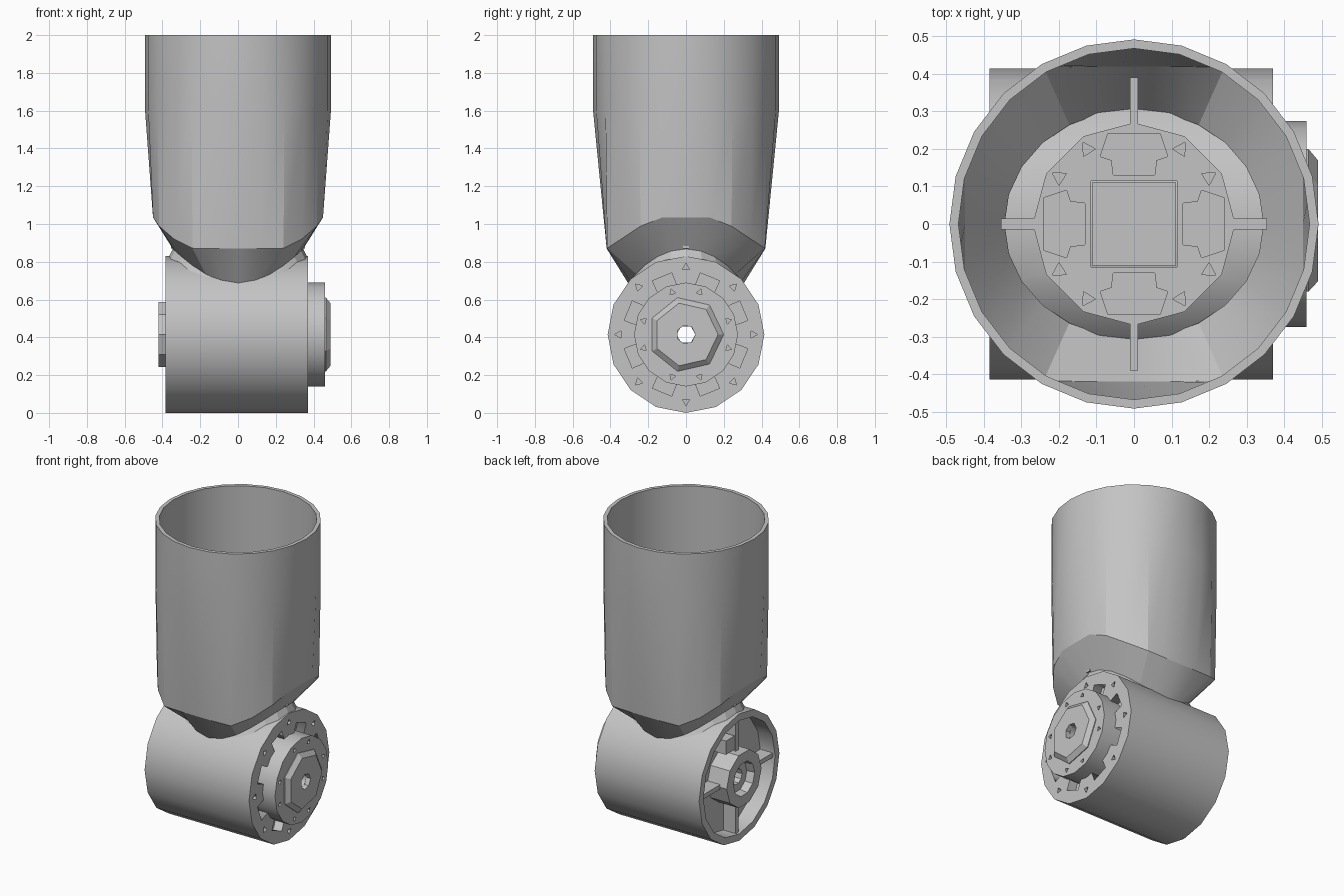
import bpy, bmesh
from math import sin, cos, pi, radians, sqrt
from mathutils import Matrix

if "Cube" in bpy.data.objects:
    bpy.data.objects.remove(bpy.data.objects["Cube"], do_unlink=True)

grey = bpy.data.materials.new("plain_grey")
grey.use_nodes = True
COLOUR = (0.55, 0.55, 0.55, 1)
grey.diffuse_color = COLOUR
grey.node_tree.nodes["Principled BSDF"].inputs["Base Color"].default_value = COLOUR

AXIS_Z = 0.415   # height of the joint axis
BARREL_R = 0.415


def add(name, mesh, smooth=0):
    mesh.materials.clear()
    mesh.materials.append(grey)
    ob = bpy.data.objects.new(name, mesh)
    bpy.context.collection.objects.link(ob)
    bpy.ops.object.select_all(action="DESELECT")
    ob.select_set(True)
    bpy.context.view_layer.objects.active = ob
    if smooth:
        bpy.ops.object.shade_smooth_by_angle(angle=radians(smooth))
    return ob


def loft(name, rings, smooth, closed=True):
    """Skin a series of rings, joining the last to the first when closed."""
    bm = bmesh.new()
    loops = [[bm.verts.new(p) for p in ring] for ring in rings]
    n = len(loops[0])
    for a, b in zip(loops, loops[1:] + loops[:1] if closed else loops[1:]):
        for i in range(n):
            j = (i + 1) % n
            bm.faces.new((a[i], a[j], b[j], b[i]))
    bmesh.ops.recalc_face_normals(bm, faces=bm.faces)
    mesh = bpy.data.meshes.new(name)
    bm.to_mesh(mesh)
    bm.free()
    return add(name, mesh, smooth)


def turned(name, profile, sides):
    """Turn a closed (x, radius) profile about the joint axis."""
    angles = [2 * pi * i / sides for i in range(sides)]
    return loft(name, [[(x, r * cos(a), AXIS_Z + r * sin(a)) for a in angles]
                       for x, r in profile], 26)


def circle(r, n):
    return [(r * cos(2 * pi * i / n), r * sin(2 * pi * i / n)) for i in range(n)]


def triangle(r, degrees, size=0.022):
    a = radians(degrees)
    return [(r * cos(a) + size * cos(a + t * 2 * pi / 3),
             r * sin(a) + size * sin(a + t * 2 * pi / 3)) for t in range(3)]


def plate(name, outlines, thickness, matrix):
    """Flat plate: the first outline is the edge, the rest are holes."""
    cu = bpy.data.curves.new(name, "CURVE")
    cu.dimensions = "2D"
    cu.fill_mode = "BOTH"
    cu.extrude = thickness / 2
    for pts in outlines:
        sp = cu.splines.new("POLY")
        sp.points.add(len(pts) - 1)
        for p, (u, v) in zip(sp.points, pts):
            p.co = (u, v, 0, 1)
        sp.use_cyclic_u = True
    tmp = bpy.data.objects.new(name + "_outline", cu)
    bpy.context.collection.objects.link(tmp)
    graph = bpy.context.evaluated_depsgraph_get()
    mesh = bpy.data.meshes.new_from_object(tmp.evaluated_get(graph))
    bpy.data.objects.remove(tmp, do_unlink=True)
    mesh.transform(matrix)
    return add(name, mesh)


def box(name, lo, hi):
    bm = bmesh.new()
    bmesh.ops.create_cube(bm, size=1)
    for v in bm.verts:
        v.co = [lo[i] if v.co[i] < 0 else hi[i] for i in range(3)]
    mesh = bpy.data.meshes.new(name)
    bm.to_mesh(mesh)
    bm.free()
    return add(name, mesh)


def side_facing(x):
    """Place a plate in the yz plane, centred on the joint axis."""
    return Matrix(((0, 0, 1, x), (1, 0, 0, 0), (0, 1, 0, AXIS_Z), (0, 0, 0, 1)))


# Upper sleeve: open tube, flattened on four sides towards its creased lower edge
ANGLES = [2 * pi * i / 24 for i in range(24)]


def clamp(v, lo, hi):
    return max(lo, min(hi, v))


def tube_ring(r, z):
    return [(r * cos(a), r * sin(a), z) for a in ANGLES]


def ledge_point(a):
    x = clamp(0.482 * cos(a), -0.45, 0.45)
    y = clamp(0.482 * sin(a), -0.42, 0.42)
    return x, y, 1.035 - 0.165 * clamp((abs(y) - 0.17) / 0.25, 0, 1)


def neck_ring(rx, ry, lift):
    """Ring lying on the barrel, lifted towards the barrel's ends."""
    return [(rx * cos(a), ry * sin(a), AXIS_Z - 0.012 + lift * cos(a) ** 2
             + sqrt(BARREL_R ** 2 - (ry * sin(a)) ** 2)) for a in ANGLES]


loft("upper_sleeve", [neck_ring(0.37, 0.32, 0), neck_ring(0.345, 0.305, 0.05),
                      [ledge_point(a) for a in ANGLES],
                      tube_ring(0.492, 1.6), tube_ring(0.492, 2),
                      tube_ring(0.468, 2), tube_ring(0.468, 1.45)], 17, closed=False)

# Joint barrel with a shallow recess in its open end and a bore through it
barrel = turned("joint_barrel", [(-0.385, BARREL_R), (0.31, BARREL_R), (0.31, 0.05),
                                 (-0.28, 0.05), (-0.28, 0.37), (-0.385, 0.37)], 16)
cutter = box("slot_cutter", (-0.11, -0.11, 0.6), (0.11, 0.11, 1))
cutter.hide_render = True
cut = barrel.modifiers.new("slot", "BOOLEAN")
cut.object = cutter
cut.operation = "DIFFERENCE"
bpy.context.view_layer.objects.active = barrel
bpy.ops.object.modifier_apply(modifier="slot")
bpy.data.objects.remove(cutter, do_unlink=True)

# Toothed end ring around the output flange
teeth = []
for k in range(8):
    for off, r in ((-13, 0.335), (-11, 0.27), (11, 0.27), (13, 0.335)):
        a = radians(45 * k + off)
        teeth.append((r * cos(a), r * sin(a)))
plate("end_ring", [circle(BARREL_R, 16), teeth]
      + [triangle(0.355, 45 * k) for k in range(8)], 0.06, side_facing(0.34))

# Output flange, its drilled face and the end cap
turned("output_flange", [(0.3, 0.05), (0.3, 0.275), (0.44, 0.275), (0.44, 0.05)], 16)
plate("flange_face", [circle(0.275, 16), circle(0.05, 6)]
      + [triangle(0.235, 90 * k + s, 0.018) for k in range(4) for s in (-18, 18)],
      0.02, side_facing(0.45))
turned("end_cap", [(0.45, 0.05), (0.45, 0.2), (0.465, 0.2), (0.49, 0.17), (0.49, 0.05)], 7)

# Hub, spokes and connector inside the open end
turned("rear_hub", [(-0.27, 0.05), (-0.27, 0.18), (-0.42, 0.18), (-0.42, 0.11),
                    (-0.37, 0.1), (-0.37, 0.05)], 10)
for s in (-1, 1):
    a, b = sorted((0.16 * s, 0.38 * s))
    box("side_spoke", (-0.37, a, AXIS_Z - 0.015), (-0.27, b, AXIS_Z + 0.015))
    box("upright_spoke", (-0.37, -0.015, AXIS_Z + a), (-0.27, 0.015, AXIS_Z + b))
box("connector_block", (-0.38, 0.04, 0.61), (-0.27, 0.13, 0.7))

# Mounting ring on the floor of the sleeve
square = [(-0.115, -0.115), (0.115, -0.115), (0.115, 0.115), (-0.115, 0.115)]
pocket = [(-0.055, 0.13), (0.055, 0.13), (0.06, 0.17), (0.09, 0.18),
          (0.07, 0.24), (-0.07, 0.24), (-0.09, 0.18), (-0.06, 0.17)]
pockets = [[(u * cos(q) - v * sin(q), u * sin(q) + v * cos(q)) for u, v in pocket]
           for q in (0, pi / 2, pi, 3 * pi / 2)]
holes = [triangle(0.235, 90 * k + s) for k in range(4) for s in (32, 58)]
plate("mounting_ring", [circle(0.27, 12), square] + pockets + holes,
      0.04, Matrix.Translation((0, 0, 0.89)))
plate("mounting_base", [circle(0.265, 12), square], 0.03, Matrix.Translation((0, 0, 0.855)))

# Ribs joining the mounting ring to the neck
for s in (-1, 1):
    a, b = sorted((0.25 * s, 0.355 * s))
    box("cross_rib", (a, -0.015, 0.87), (b, 0.015, 0.91))
    a, b = sorted((0.25 * s, 0.39 * s))
    box("long_rib", (-0.01, a, 0.87), (0.01, b, 0.91))
